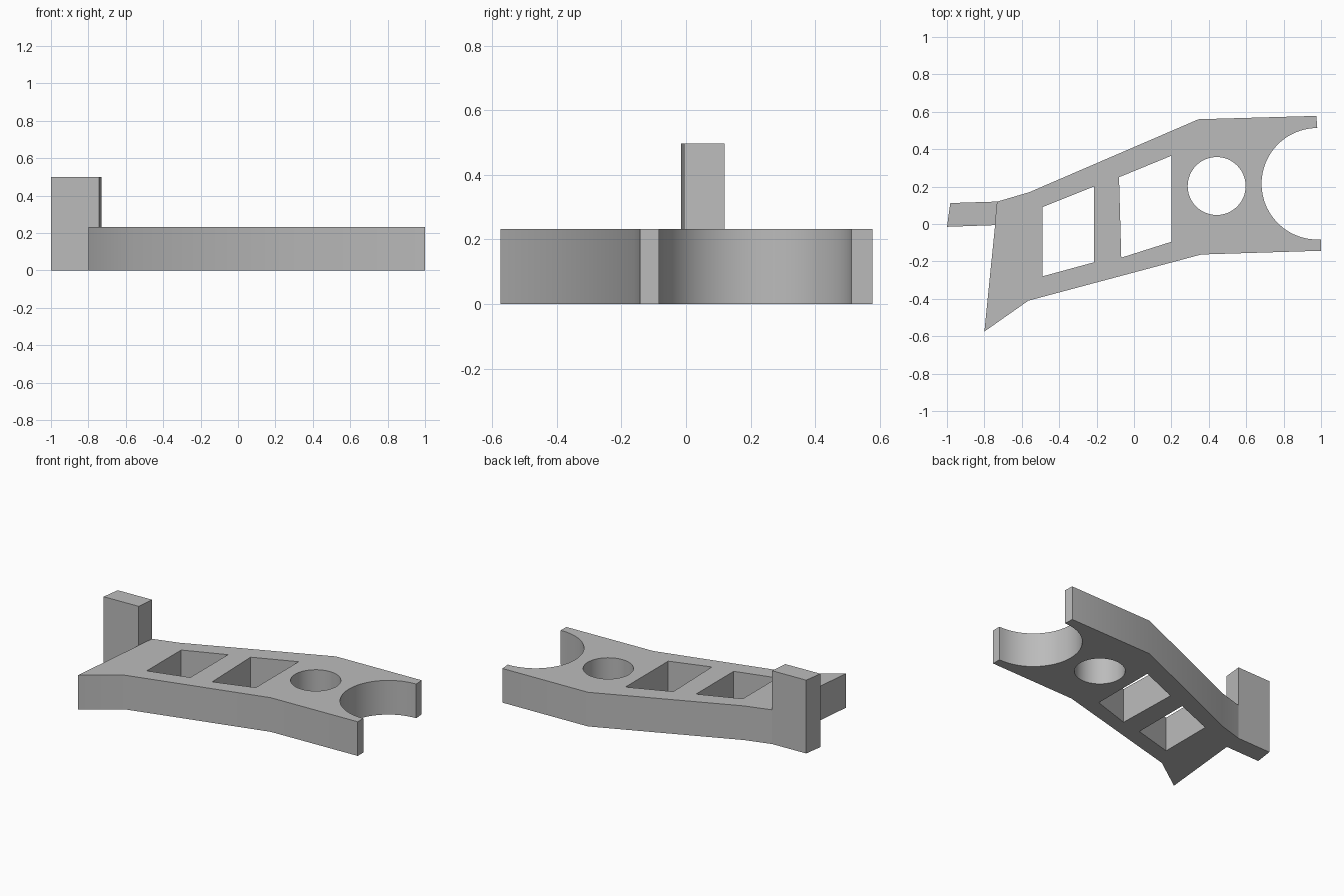
import bpy
import bmesh
from math import cos, sin, radians

cube = bpy.data.objects.get("Cube")
if cube:
    bpy.data.objects.remove(cube, do_unlink=True)

grey = bpy.data.materials.new("plain grey")
grey.use_nodes = True
tone = (0.5, 0.5, 0.5, 1)
grey.diffuse_color = tone
grey.node_tree.nodes["Principled BSDF"].inputs["Base Color"].default_value = tone


def arc(cx, cy, r, start, end, steps):
    """Points along a circular arc, angles in degrees."""
    angles = [radians(start + (end - start) * i / steps) for i in range(steps + 1)]
    return [(cx + r * cos(a), cy + r * sin(a)) for a in angles]


def extrude_profile(name, loops, height):
    """Fill an outline with optional holes and raise it from the ground."""
    bm = bmesh.new()
    edges = []
    for loop in loops:
        verts = [bm.verts.new((x, y, 0)) for x, y in loop]
        edges += [bm.edges.new((a, b)) for a, b in zip(verts, verts[1:] + verts[:1])]
    bmesh.ops.triangle_fill(bm, edges=edges, use_beauty=True)
    top = bmesh.ops.extrude_face_region(bm, geom=bm.faces[:], use_keep_orig=True)["geom"]
    bmesh.ops.translate(bm, vec=(0, 0, height),
                        verts=[v for v in top if isinstance(v, bmesh.types.BMVert)])
    bmesh.ops.recalc_face_normals(bm, faces=bm.faces[:])
    mesh = bpy.data.meshes.new(name)
    bm.to_mesh(mesh)
    bm.free()
    mesh.materials.append(grey)
    obj = bpy.data.objects.new(name, mesh)
    bpy.context.collection.objects.link(obj)
    bpy.ops.object.select_all(action='DESELECT')
    obj.select_set(True)
    bpy.context.view_layer.objects.active = obj
    bpy.ops.object.shade_smooth_by_angle(angle=radians(30))
    return obj


# Bracket plate: tapered outline ending in a round fork
outline = [(-0.80, -0.575), (-0.565, -0.41), (0.36, -0.163), (1.0, -0.143)]
outline += arc(0.98, 0.215, 0.298, 274, 90, 40)[::1]
outline[4] = (1.0, -0.083)
outline += [(0.975, 0.578), (0.345, 0.56), (-0.56, 0.17), (-0.73, 0.12)]

# Openings: two slanted windows and one round hole
rear_window = [(-0.49, -0.28), (-0.215, -0.205), (-0.215, 0.20), (-0.49, 0.09)]
middle_window = [(-0.068, -0.18), (0.2, -0.095), (0.2, 0.365), (-0.08, 0.25)]
round_hole = arc(0.442, 0.203, 0.155, 0, 360, 48)[:-1]
extrude_profile("bracket_plate", [outline, rear_window, middle_window, round_hole], 0.232)

# Upright tab on the narrow end
tab = [(-1.0, -0.015), (-0.742, -0.006), (-0.73, 0.12), (-0.982, 0.112)]
extrude_profile("upright_tab", [tab], 0.498)
